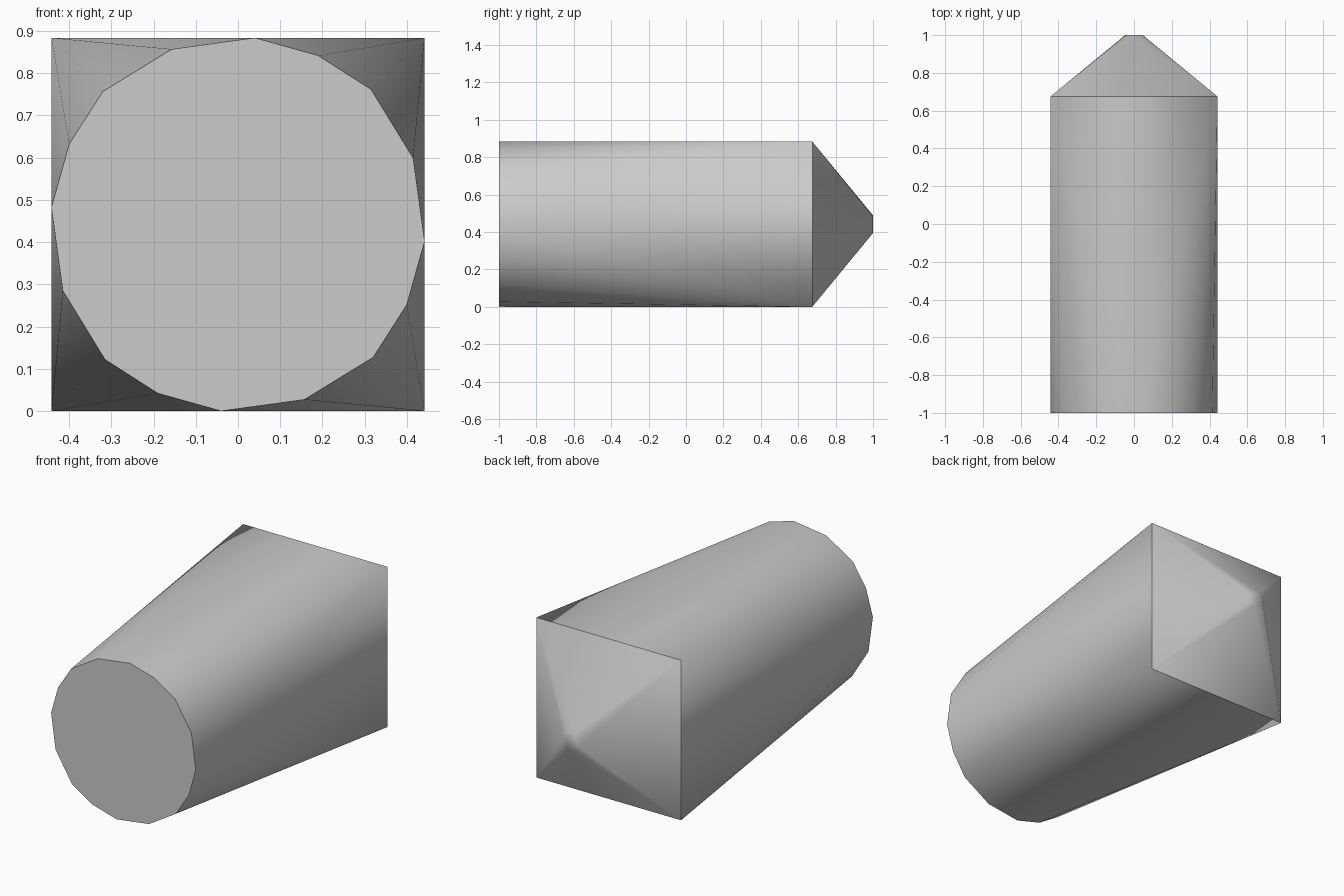
import bpy, bmesh, math

cube = bpy.data.objects.get("Cube")
if cube:
    bpy.data.objects.remove(cube, do_unlink=True)

HALF = 0.442      # half width of the square section, also the axis height


def quarter_turns(points, y):
    """Repeat a few (x, z) points four times around the long axis."""
    ring = []
    for _ in range(4):
        ring += [(x, y, z + HALF) for x, z in points]
        points = [(z, -x) for x, z in points]
    return ring


# Sections: round front, square shoulder, small blunt tip
round_front = quarter_turns([(0.04, HALF), (0.19, 0.40), (0.315, 0.32), (0.415, 0.157)], -1.0)
square_shoulder = quarter_turns([(HALF, HALF)], 0.675)
blunt_tip = quarter_turns([(-0.02, 0.047), (0.03, 0.04)], 1.0)

# Skin the sections
bm = bmesh.new()
for co in round_front + square_shoulder + blunt_tip:
    bm.verts.new(co)
bmesh.ops.convex_hull(bm, input=bm.verts[:])
bmesh.ops.dissolve_limit(bm, angle_limit=math.radians(0.2), verts=bm.verts[:], edges=bm.edges[:])
bmesh.ops.recalc_face_normals(bm, faces=bm.faces[:])
mesh = bpy.data.meshes.new("pointed_peg")
bm.to_mesh(mesh)
bm.free()

# Plain grey
grey = bpy.data.materials.new("light_grey")
grey.use_nodes = True
colour = (0.6, 0.6, 0.6, 1.0)
grey.diffuse_color = colour
grey.node_tree.nodes["Principled BSDF"].inputs["Base Color"].default_value = colour
mesh.materials.append(grey)

peg = bpy.data.objects.new("pointed_peg", mesh)
bpy.context.collection.objects.link(peg)
bpy.ops.object.select_all(action='DESELECT')
peg.select_set(True)
bpy.context.view_layer.objects.active = peg
bpy.ops.object.shade_smooth_by_angle(angle=math.radians(30))
